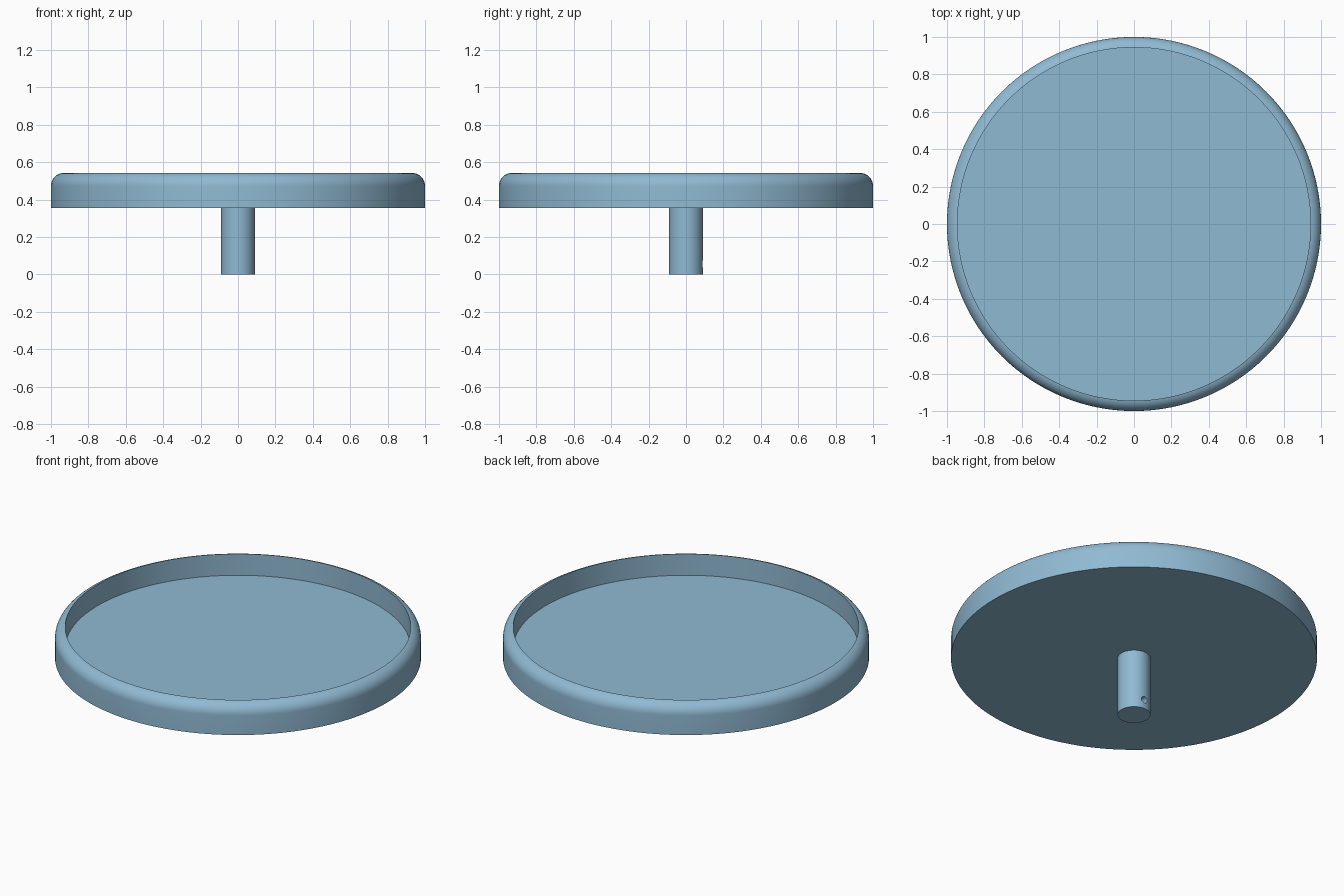
import bpy, bmesh, math

if "Cube" in bpy.data.objects:
    bpy.data.objects.remove(bpy.data.objects["Cube"])

SEG = 128

blue = bpy.data.materials.new("soft_blue")
blue.diffuse_color = (0.28, 0.49, 0.65, 1)
blue.use_nodes = True
blue.node_tree.nodes["Principled BSDF"].inputs["Base Color"].default_value = blue.diffuse_color


def lathe(name, profile):
    """Closed solid of revolution: rings from a (radius, z) profile, flat caps at both ends."""
    bm = bmesh.new()
    rings = [[bm.verts.new((r * math.cos(2 * math.pi * i / SEG),
                            r * math.sin(2 * math.pi * i / SEG), z))
              for i in range(SEG)] for r, z in profile]
    for a, b in zip(rings, rings[1:]):
        for i in range(SEG):
            j = (i + 1) % SEG
            bm.faces.new((a[i], a[j], b[j], b[i]))
    bm.faces.new(rings[0][::-1])
    bm.faces.new(rings[-1])
    bmesh.ops.recalc_face_normals(bm, faces=bm.faces)
    mesh = bpy.data.meshes.new(name)
    bm.to_mesh(mesh)
    bm.free()
    mesh.materials.append(blue)
    obj = bpy.data.objects.new(name, mesh)
    bpy.context.collection.objects.link(obj)
    return obj


def activate(obj):
    bpy.ops.object.select_all(action='DESELECT')
    obj.select_set(True)
    bpy.context.view_layer.objects.active = obj


# Shallow round tray: flat underside, rounded outer rim, recessed floor
BASE, TOP, FLOOR, INNER, FILLET = 0.356, 0.543, 0.413, 0.944, 0.07
centre_r, centre_z = 1 - FILLET, TOP - FILLET
end = math.acos((INNER - centre_r) / FILLET)
rim = [(centre_r + FILLET * math.cos(end * k / 10),
        centre_z + FILLET * math.sin(end * k / 10)) for k in range(11)]
tray = lathe("tray", [(1, BASE)] + rim + [(INNER, FLOOR)])

# Central post below the tray
post = lathe("post", [(0.09, 0), (0.09, BASE + 0.002)])

# Small screw hole drilled into the back of the post
bpy.ops.mesh.primitive_cylinder_add(vertices=32, radius=0.02, depth=0.12,
                                    location=(0, 0.06, 0.056),
                                    rotation=(math.pi / 2, 0, 0))
cutter = bpy.context.object
cutter.name = "screw_hole_cutter"
cutter.hide_render = True
cutter.data.materials.append(blue)
activate(post)
cut = post.modifiers.new("screw_hole", 'BOOLEAN')
cut.operation = 'DIFFERENCE'
cut.solver = 'EXACT'
cut.object = cutter
bpy.ops.object.modifier_apply(modifier=cut.name)
bpy.data.objects.remove(cutter)

for part in (tray, post):
    activate(part)
    bpy.ops.object.shade_smooth_by_angle(angle=math.radians(30))
